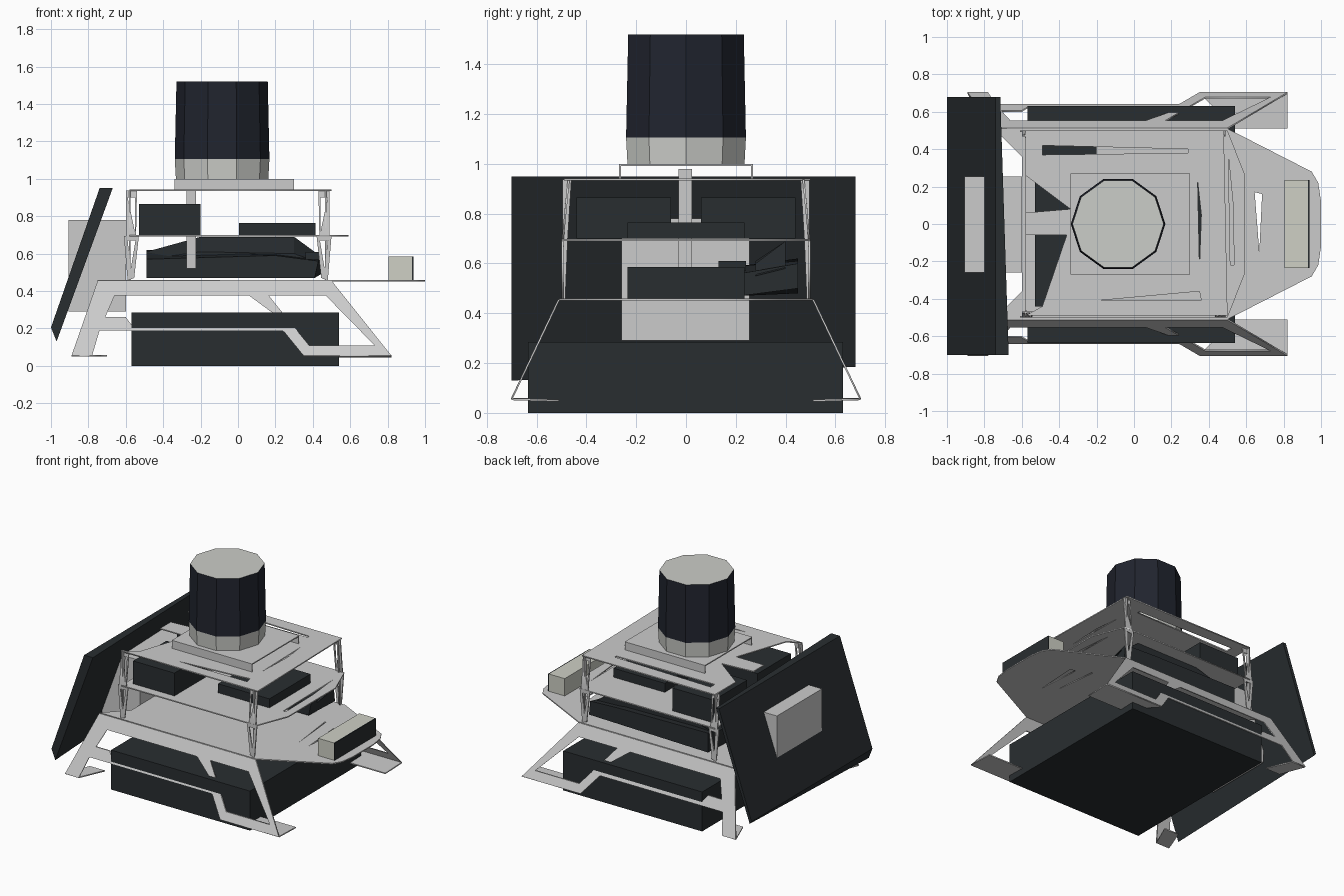
import bpy, bmesh, math

if "Cube" in bpy.data.objects:
    bpy.data.objects.remove(bpy.data.objects["Cube"])


def material(name, rgb):
    m = bpy.data.materials.new(name)
    m.diffuse_color = (*rgb, 1)
    m.use_nodes = True
    m.node_tree.nodes["Principled BSDF"].inputs["Base Color"].default_value = m.diffuse_color
    return m


DARK = material("dark_casing", (0.022, 0.027, 0.03))
NAVY = material("dark_lens", (0.015, 0.018, 0.028))
PALE = material("pale_casing", (0.62, 0.63, 0.56))


def finish(name, bm, *mats):
    bmesh.ops.recalc_face_normals(bm, faces=bm.faces)
    me = bpy.data.meshes.new(name)
    bm.to_mesh(me)
    bm.free()
    for m in mats:
        me.materials.append(m)
    ob = bpy.data.objects.new(name, me)
    bpy.context.collection.objects.link(ob)
    return ob


def loft(name, a, y0, b, y1, mat=None):
    """Solid between two x-z profiles at two y positions."""
    bm = bmesh.new()
    va = [bm.verts.new((x, y0, z)) for x, z in a]
    vb = [bm.verts.new((x, y1, z)) for x, z in b]
    bm.faces.new(va)
    bm.faces.new(vb)
    n = len(a)
    for i in range(n):
        j = (i + 1) % n
        bm.faces.new((va[i], va[j], vb[j], vb[i]))
    return finish(name, bm, *([mat] if mat else []))


def box(name, x0, x1, y0, y1, z0, z1, mat=None):
    p = [(x0, z0), (x1, z0), (x1, z1), (x0, z1)]
    return loft(name, p, y0, p, y1, mat)


def sheet(name, loops, place, thick=0.008):
    """Sheet metal: first loop is the outline, the rest are holes."""
    cu = bpy.data.curves.new(name, 'CURVE')
    cu.dimensions = '2D'
    cu.fill_mode = 'BOTH'
    cu.extrude = thick / 2
    for loop in loops:
        sp = cu.splines.new('POLY')
        sp.points.add(len(loop) - 1)
        for p, (u, v) in zip(sp.points, loop):
            p.co = (u, v, 0, 1)
        sp.use_cyclic_u = True
    tmp = bpy.data.objects.new(name + "_outline", cu)
    me = bpy.data.meshes.new_from_object(tmp)
    bpy.data.objects.remove(tmp)
    bm = bmesh.new()
    bm.from_mesh(me)
    bpy.data.meshes.remove(me)
    bmesh.ops.remove_doubles(bm, verts=bm.verts, dist=1e-5)
    for v in bm.verts:
        v.co = place(*v.co)
    return finish(name, bm)


def level(z):
    return lambda u, v, w: (u, v, z + w)


# Low body between the legs
box("drive_base", -0.57, 0.54, -0.635, 0.63, 0, 0.285, DARK)

# Three stacked deck plates with slots
sheet("lower_deck", [
    [(-0.75, 0.51), (0.5, 0.51), (0.95, 0.28), (0.985, 0.22), (1.0, 0.12), (1.0, -0.12),
     (0.985, -0.22), (0.95, -0.28), (0.5, -0.51), (-0.75, -0.51), (-0.6, -0.36), (-0.6, 0.36)],
    [(0.645, 0.17), (0.685, 0.16), (0.67, -0.15)],
    [(0.54, 0.22), (0.55, 0.22), (0.585, -0.14)]], level(0.456))
sheet("middle_deck", [
    [(-0.58, 0.5), (0.5, 0.5), (0.59, 0.27), (0.59, -0.27), (0.5, -0.5), (-0.58, -0.5)],
    [(0.505, 0.36), (0.53, 0.1), (0.535, -0.22), (0.515, -0.22)]], level(0.695))
sheet("upper_deck", [
    [(-0.58, 0.5), (0.48, 0.5), (0.5, -0.49), (-0.58, -0.49), (-0.49, -0.44), (-0.36, -0.06),
     (-0.58, -0.06), (-0.58, 0.06), (-0.34, 0.08), (-0.58, 0.26)],
    [(-0.49, 0.42), (0.29, 0.4), (0.29, 0.38), (-0.49, 0.37)],
    [(0.34, 0.23), (0.36, 0.05), (0.35, -0.23)],
    [(-0.2, -0.41), (0.35, -0.36), (0.36, -0.41)]], level(0.938))

# Sloped side frames with inward feet, mirrored by sign
frame = [
    [(-0.75, 0.456), (0.5, 0.456), (0.82, 0.055), (0.35, 0.055), (0.24, 0.19),
     (-0.74, 0.19), (-0.78, 0.055), (-0.89, 0.055)],
    [(-0.66, 0.375), (0.06, 0.375), (0.21, 0.265), (0.25, 0.22), (-0.57, 0.22),
     (-0.6, 0.26), (-0.71, 0.26)],
    [(0.165, 0.375), (0.47, 0.375), (0.73, 0.11), (0.38, 0.11), (0.29, 0.22)]]
for s, side in ((-1, "front"), (1, "rear")):
    sheet(side + "_side_frame", frame,
          lambda x, z, w: (x, s * (0.51 + (0.456 - z) * 0.475 + w), z))
    sheet(side + "_right_foot",
          [[(0.35, 0.7), (0.82, 0.7), (0.82, 0.51), (0.54, 0.51)]],
          lambda x, y, w: (x, s * y, 0.055 + w - (0.7 - y) * 0.03))
    sheet(side + "_left_foot",
          [[(-0.89, 0.7), (-0.78, 0.7), (-0.7, 0.52), (-0.82, 0.52)]],
          lambda x, y, w: (x, s * y, 0.055 + w))

    # Pierced corner brackets between the decks
    for e, mid, end in ((-1, -0.045, "left"), (1, -0.045, "right")):
        def upright(u, v, w):
            return (-0.055 + e * (0.515 + u), s * (0.495 - max(0, v - 0.7) * 0.1 + w), v)

        def flange(u, v, w):
            return (-0.055 + e * (0.525 + w), s * (0.495 + u), v)
        sheet(f"{side}_{end}_upper_bracket", [
            [(-0.025, 0.695), (0.03, 0.695), (0.03, 0.938), (-0.03, 0.938)],
            [(-0.018, 0.72), (0.02, 0.9), (-0.018, 0.9)]], upright)
        sheet(f"{side}_{end}_lower_bracket", [
            [(-0.04, 0.695), (0.04, 0.695), (0.02, 0.456), (-0.015, 0.47)],
            [(-0.022, 0.67), (0.02, 0.67), (0.003, 0.52)]], upright)
        sheet(f"{side}_{end}_bracket_flange", [
            [(0, 0.456), (0, 0.938), (-0.035, 0.938), (-0.02, 0.7), (-0.01, 0.456)]], flange)

# Electronics on the middle deck
for s, side in ((-1, "front"), (1, "rear")):
    box(side + "_electronics_box", -0.53, -0.2, s * 0.06, s * 0.44, 0.7, 0.865, DARK)
box("control_unit", 0.005, 0.415, -0.235, 0.235, 0.7, 0.765, DARK)
box("centre_post", -0.275, -0.225, -0.03, 0.025, 0.52, 0.98)

# Faceted wiring bundle on the lower deck
loft("wiring_tray",
     [(-0.49, 0.47), (0.41, 0.47), (0.43, 0.56), (0.2, 0.59), (-0.49, 0.57)], 0.22,
     [(-0.49, 0.48), (0.46, 0.5), (0.45, 0.6), (0.2, 0.61), (-0.49, 0.62)], 0.45, DARK)
loft("wiring_ridge",
     [(-0.49, 0.57), (0.44, 0.55), (0.3, 0.6), (-0.2, 0.61)], 0.28,
     [(-0.49, 0.61), (0.45, 0.58), (0.3, 0.69), (-0.2, 0.69)], 0.4, DARK)
box("wiring_plug", 0.36, 0.44, 0.13, 0.24, 0.57, 0.61, DARK)

# Forward sensor with a dark face
box("forward_sensor", 0.805, 0.93, -0.235, 0.235, 0.46, 0.585, PALE)
box("forward_sensor_face", 0.93, 0.937, -0.235, 0.235, 0.46, 0.585, DARK)

# Tilted screen and the block that carries it
loft("tilted_screen",
     [(-0.74, 0.95), (-0.67, 0.95), (-0.97, 0.13), (-1.0, 0.205)], -0.7,
     [(-0.74, 0.95), (-0.715, 0.95), (-0.985, 0.185), (-1.0, 0.205)], 0.68, DARK)
box("screen_mount", -0.905, -0.6, -0.26, 0.255, 0.29, 0.78)

# Raised open-ended platform
box("platform_top", -0.34, 0.3, -0.27, 0.27, 0.992, 1.0)
for s, side in ((-1, "front"), (1, "rear")):
    box(side + "_platform_wall", -0.34, 0.3, s * 0.262, s * 0.27, 0.94, 0.995)

# Ten-sided scanner drum: pale base ring, dark window, pale cap
bm = bmesh.new()
rings = [[bm.verts.new((-0.085 + r * math.cos(math.tau * i / 10),
                        r * math.sin(math.tau * i / 10), z)) for i in range(10)]
         for r, z in ((0.247, 1.0), (0.253, 1.105), (0.244, 1.52))]
for k in range(2):
    for i in range(10):
        j = (i + 1) % 10
        f = bm.faces.new((rings[k][i], rings[k][j], rings[k + 1][j], rings[k + 1][i]))
        f.material_index = k
bm.faces.new(rings[0])
bm.faces.new(rings[2])
grey = material("drum_grey", (0.6, 0.61, 0.58))
finish("scanner_drum", bm, grey, NAVY)
